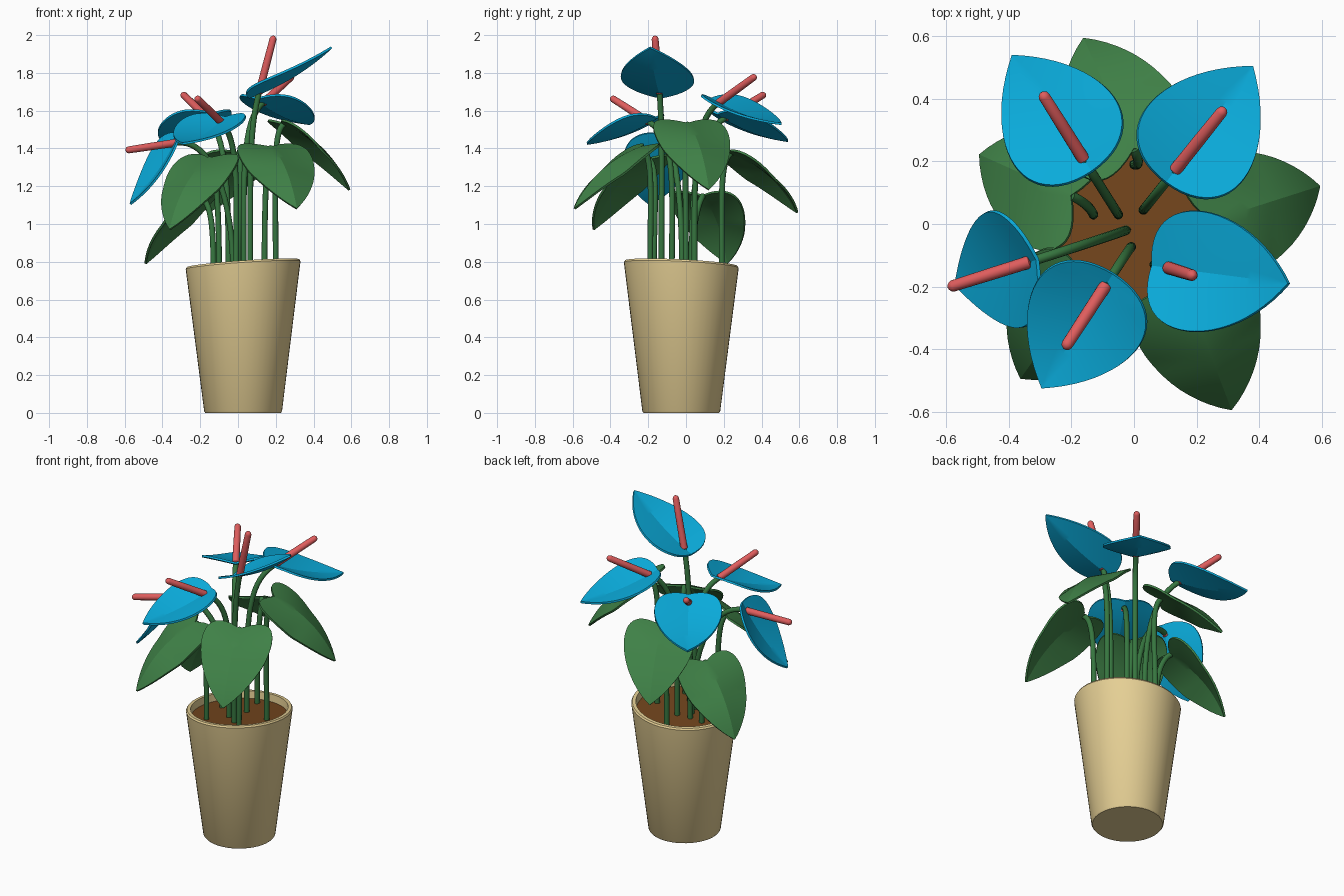
import bpy, bmesh, math
from mathutils import Vector as V

if "Cube" in bpy.data.objects:
    bpy.data.objects.remove(bpy.data.objects["Cube"])


def material(name, rgb):
    m = bpy.data.materials.new(name)
    m.diffuse_color = (*rgb, 1)
    m.use_nodes = True
    m.node_tree.nodes["Principled BSDF"].inputs["Base Color"].default_value = m.diffuse_color
    return m


POT = material("sand pot", (0.79, 0.63, 0.30))
SOIL = material("brown soil", (0.17, 0.06, 0.012))
LEAF = material("leaf green", (0.05, 0.22, 0.063))
STEM = material("stem green", (0.037, 0.18, 0.05))
BLUE = material("flower blue", (0.003, 0.41, 0.71))
RED = material("spike red", (0.74, 0.11, 0.11))


def finish(bm, name, mat, angle=30, thickness=0):
    bmesh.ops.remove_doubles(bm, verts=bm.verts, dist=1e-5)
    bmesh.ops.recalc_face_normals(bm, faces=bm.faces)
    me = bpy.data.meshes.new(name)
    bm.to_mesh(me)
    bm.free()
    me.materials.append(mat)
    ob = bpy.data.objects.new(name, me)
    bpy.context.collection.objects.link(ob)
    bpy.ops.object.select_all(action='DESELECT')
    ob.select_set(True)
    bpy.context.view_layer.objects.active = ob
    if thickness:
        s = ob.modifiers.new("thickness", 'SOLIDIFY')
        s.thickness, s.offset = thickness, 0
        bpy.ops.object.modifier_apply(modifier=s.name)
    bpy.ops.object.shade_smooth_by_angle(angle=math.radians(angle))
    return ob


def lathe(name, profile, mat, n=48):
    """Turned shape whose top is gently tilted."""
    bm = bmesh.new()
    rings = []
    for r, z in profile:
        ring = []
        for i in range(n):
            a = 2 * math.pi * i / n
            x, y = r * math.cos(a), r * math.sin(a)
            ring.append(bm.verts.new((x + 0.027, y - 0.025,
                                      z + (0.07 * x - 0.05 * y) * z / 0.79)))
        rings.append(ring)
    for a, b in zip(rings, rings[1:]):
        for i in range(n):
            bm.faces.new((a[i], a[(i + 1) % n], b[(i + 1) % n], b[i]))
    bm.faces.new(rings[0])
    bm.faces.new(rings[-1])
    finish(bm, name, mat)


def tube(name, points, radii, mat, n=12):
    bm = bmesh.new()
    rings = []
    side = None
    for i, p in enumerate(points):
        t = (points[min(i + 1, len(points) - 1)] - points[max(i - 1, 0)]).normalized()
        side = side or V((0.3, 1, 0.1))
        side = (side - t * side.dot(t)).normalized()
        up = t.cross(side)
        rings.append([bm.verts.new(p + radii[i] * (side * math.cos(2 * math.pi * k / n)
                                                   + up * math.sin(2 * math.pi * k / n)))
                      for k in range(n)])
    for a, b in zip(rings, rings[1:]):
        for k in range(n):
            bm.faces.new((a[k], a[(k + 1) % n], b[(k + 1) % n], b[k]))
    bm.faces.new(rings[0])
    bm.faces.new(rings[-1])
    finish(bm, name, mat, 50)


def bezier(p0, p1, p2, p3, t):
    s = 1 - t
    return p0 * s**3 + p1 * (3 * s * s * t) + p2 * (3 * s * t * t) + p3 * t**3


def stem(name, root, end, direction, reach):
    p0 = V((*root, 0.72))
    p1 = V((*root, 0.72 + 0.6 * (end.z - 0.72)))
    p2 = end - direction.normalized() * reach
    tube(name, [bezier(p0, p1, p2, end, i / 16) for i in range(17)], [0.0155] * 17, STEM)


def blade(name, base, tip, half, outline, bend, fold, mat):
    """Blade inside a half outline, arched lengthwise; fold(x) sets the midrib crease."""
    d = tip - base
    length = d.length
    d.normalize()
    side = d.cross(V((0, 0, 1))).normalized()
    normal = side.cross(d)
    k = half / length / (0.375 * (outline[1][1] + outline[2][1]))
    outline = [V((x, y * k)) for x, y in outline]
    start = outline[0].x
    bm = bmesh.new()
    nt, ns = 24, 6
    for sign in (-1, 1):
        rows = []
        for i in range(nt + 1):
            t = i / nt
            e = bezier(*outline, t)
            m = start + (1 - start) * t
            row = []
            for j in range(ns + 1):
                s = j / ns
                x = m + (e.x - m) * s
                y = e.y * s
                h = bend * 4 * x * (1 - x) + fold(x) * y
                row.append(bm.verts.new(base + length * (d * x + side * (sign * y) + normal * h)))
            rows.append(row)
        for a, b in zip(rows, rows[1:]):
            for j in range(ns):
                bm.faces.new((a[j], a[j + 1], b[j + 1], b[j]))
    bmesh.ops.remove_doubles(bm, verts=bm.verts, dist=1e-5)
    bmesh.ops.dissolve_degenerate(bm, edges=bm.edges, dist=1e-5)
    finish(bm, name, mat, 17, 0.012)


# pot and soil
lathe("pot", [(0.2, 0), (0.206, 0.008), (0.304, 0.782), (0.298, 0.792),
              (0.278, 0.792), (0.272, 0.72)], POT)
lathe("soil", [(0.268, 0.70), (0.274, 0.745)], SOIL)

# leaves: stem root, blade base, blade tip
HEART = [(0, 0), (-0.4, 0.62), (0.55, 0.55), (1, 0)]
leaves = [
    ((0.0, 0.19), (0.0, 0.24, 1.375), (-0.16, 0.59, 1.06)),
    ((-0.13, 0.03), (-0.2, 0.09, 1.15), (-0.49, 0.22, 0.79)),
    ((-0.10, -0.17), (-0.155, -0.2, 1.345), (-0.36, -0.49, 0.97)),
    ((0.14, -0.19), (0.175, -0.235, 1.405), (0.31, -0.59, 1.08)),
    ((0.2, 0.0), (0.245, 0.01, 1.53), (0.59, 0.12, 1.18)),
]
for i, (root, base, tip) in enumerate(leaves, 1):
    base, tip = V(base), V(tip)
    out = (tip - base)
    out.z = 0.2
    stem(f"leaf_stem_{i}", root, base, out, 0.08)
    blade(f"leaf_{i}", base, tip, 0.203, HEART, 0.1,
          lambda x: -0.26 * min(1, max(0, 0.15 + 2 * x)), LEAF)

# flowers: stem root, petal base, petal tip, spike end
ROUND = [(-0.12, 0), (-0.16, 0.62), (0.55, 0.6), (1, 0)]
flowers = [
    ((0.065, -0.13), (0.11, -0.14, 1.69), (0.495, -0.19, 1.935), (0.19, -0.165, 1.997)),
    ((0.03, 0.045), (0.13, 0.17, 1.64), (0.38, 0.505, 1.53), (0.29, 0.37, 1.785)),
    ((-0.05, 0.03), (-0.16, 0.205, 1.56), (-0.39, 0.54, 1.44), (-0.295, 0.42, 1.69)),
    ((-0.01, -0.075), (-0.09, -0.195, 1.54), (-0.295, -0.525, 1.425), (-0.222, -0.398, 1.67)),
    ((-0.025, -0.02), (-0.33, -0.12, 1.43), (-0.57, -0.195, 1.105), (-0.595, -0.203, 1.39)),
]
CAP = [(0, 0.3), (0.004, 0.75), (0.014, 1), (0.5, 0.97), (0.94, 0.9), (0.97, 0.75),
       (0.99, 0.45), (1, 0.1)]
for i, (root, base, tip, end) in enumerate(flowers, 1):
    base, tip, end = V(base), V(tip), V(end)
    axis = end - base
    stem(f"flower_stem_{i}", root, base, axis, 0.2)
    blade(f"flower_petal_{i}", base, tip, 0.193, ROUND, -0.045,
          lambda x: 0.25 - 0.16 * max(0, x), BLUE)
    tube(f"flower_spike_{i}", [base + axis * t for t, _ in CAP],
         [0.0205 * r for _, r in CAP], RED, 16)
